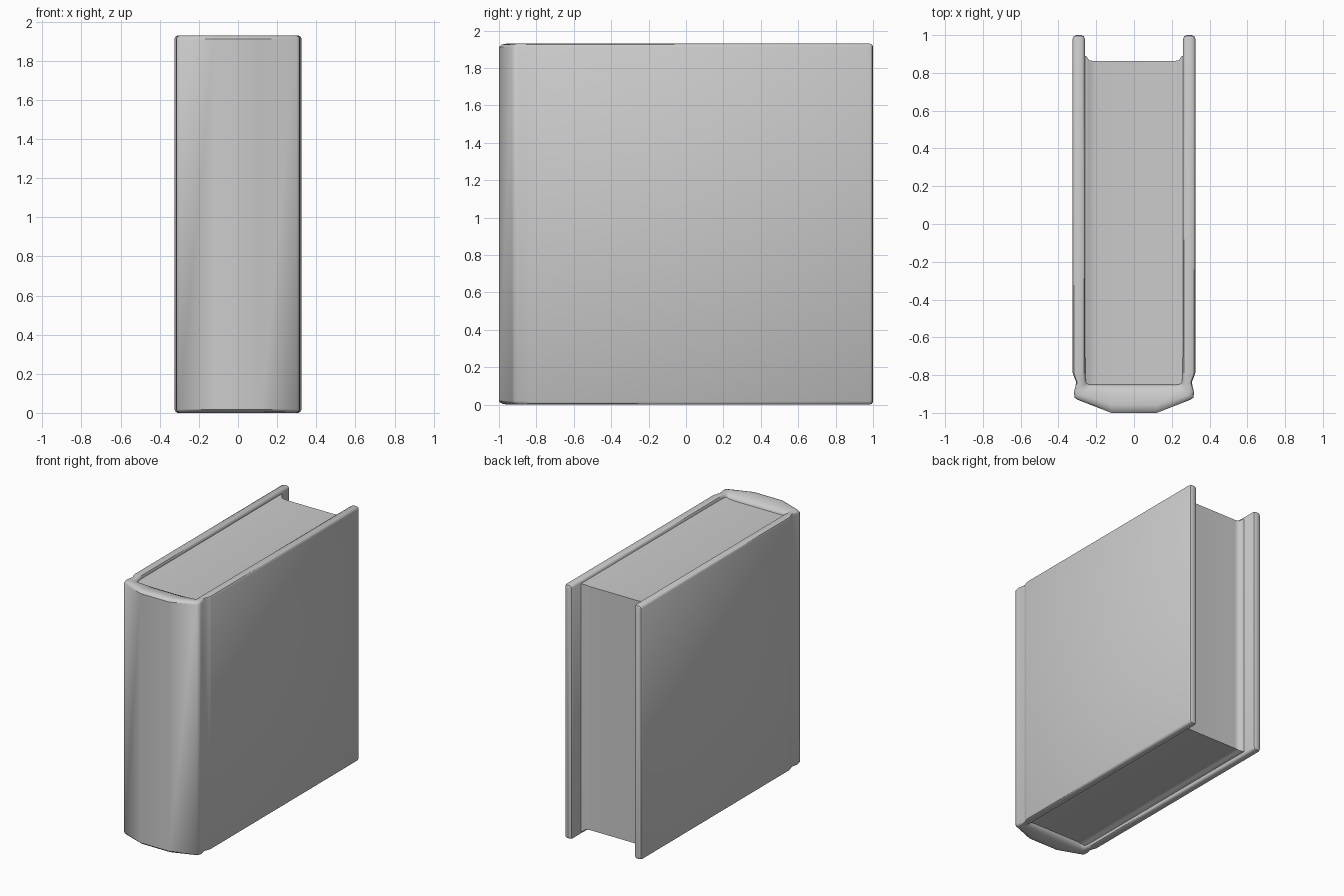
import bpy, bmesh, math

if "Cube" in bpy.data.objects:
    bpy.data.objects.remove(bpy.data.objects["Cube"])

H = 1.93      # overall height


def make_loft(name, rings, angle):
    """Skin closed rings of equal length and cap both ends."""
    bm = bmesh.new()
    loops = [[bm.verts.new(p) for p in ring] for ring in rings]
    n = len(loops[0])
    for a, b in zip(loops, loops[1:]):
        for i in range(n):
            j = (i + 1) % n
            bm.faces.new((a[i], a[j], b[j], b[i]))
    bm.faces.new(loops[0])
    bm.faces.new(loops[-1])
    bmesh.ops.recalc_face_normals(bm, faces=bm.faces)
    mesh = bpy.data.meshes.new(name)
    bm.to_mesh(mesh)
    bm.free()
    obj = bpy.data.objects.new(name, mesh)
    bpy.context.collection.objects.link(obj)
    bpy.ops.object.select_all(action='DESELECT')
    obj.select_set(True)
    bpy.context.view_layer.objects.active = obj
    bpy.ops.object.shade_smooth_by_angle(angle=math.radians(angle))
    return obj


def shell_ring(outer, inner, inset, slope):
    """Rounded wall section; slope=1 drops the inner rim towards the pages."""
    edge = [(0, 0.018), (0.1, 0.005), (0.28, 0),
            (0.72, 0.010 * slope), (0.9, 0.005 + 0.016 * slope),
            (1, 0.018 + 0.022 * slope)]
    section = [(t, d + inset) for t, d in edge]
    section += [(t, H - d - inset) for t, d in reversed(edge)]
    return [(outer[0] + (inner[0] - outer[0]) * t,
             outer[1] + (inner[1] - outer[1]) * t, z) for t, z in section]


# Cover and spine: one bent shell, half path mirrored across x
half = [
    ((0.305, 1.0), (0.28, 1.0), 0.015, 0),
    ((0.319, 0.994), (0.266, 0.994), 0.004, 0),
    ((0.325, 0.98), (0.26, 0.98), 0, 0),
    ((0.325, -0.785), (0.258, -0.785), 0, 0),
    ((0.321, -0.80), (0.257, -0.80), 0, 0),
    ((0.306, -0.838), (0.255, -0.825), 0, 0.2),
    ((0.318, -0.895), (0.25, -0.84), 0, 0.6),
    ((0.314, -0.92), (0.235, -0.85), 0, 0.9),
    ((0.30, -0.93), (0.22, -0.85), 0, 1),
    ((0.12, -1.0), (0.11, -0.85), 0, 1),
]
flip = [((-o[0], o[1]), (-i[0], i[1]), c, s) for o, i, c, s in reversed(half)]
make_loft("cover_and_spine", [shell_ring(*p) for p in half + flip], 40)

# Page block: recessed, flaring slightly where the endpapers meet the covers
stations = [(0.27, 0.89, 0.022), (0.252, 0.888, 0.024), (0.236, 0.865, 0.036),
            (0.20, 0.863, 0.04)]
stations += [(-x, y, d) for x, y, d in reversed(stations)]
make_loft("page_block",
          [[(x, -0.88, d), (x, y, d), (x, y, H - d), (x, -0.88, H - d)]
           for x, y, d in stations], 60)
